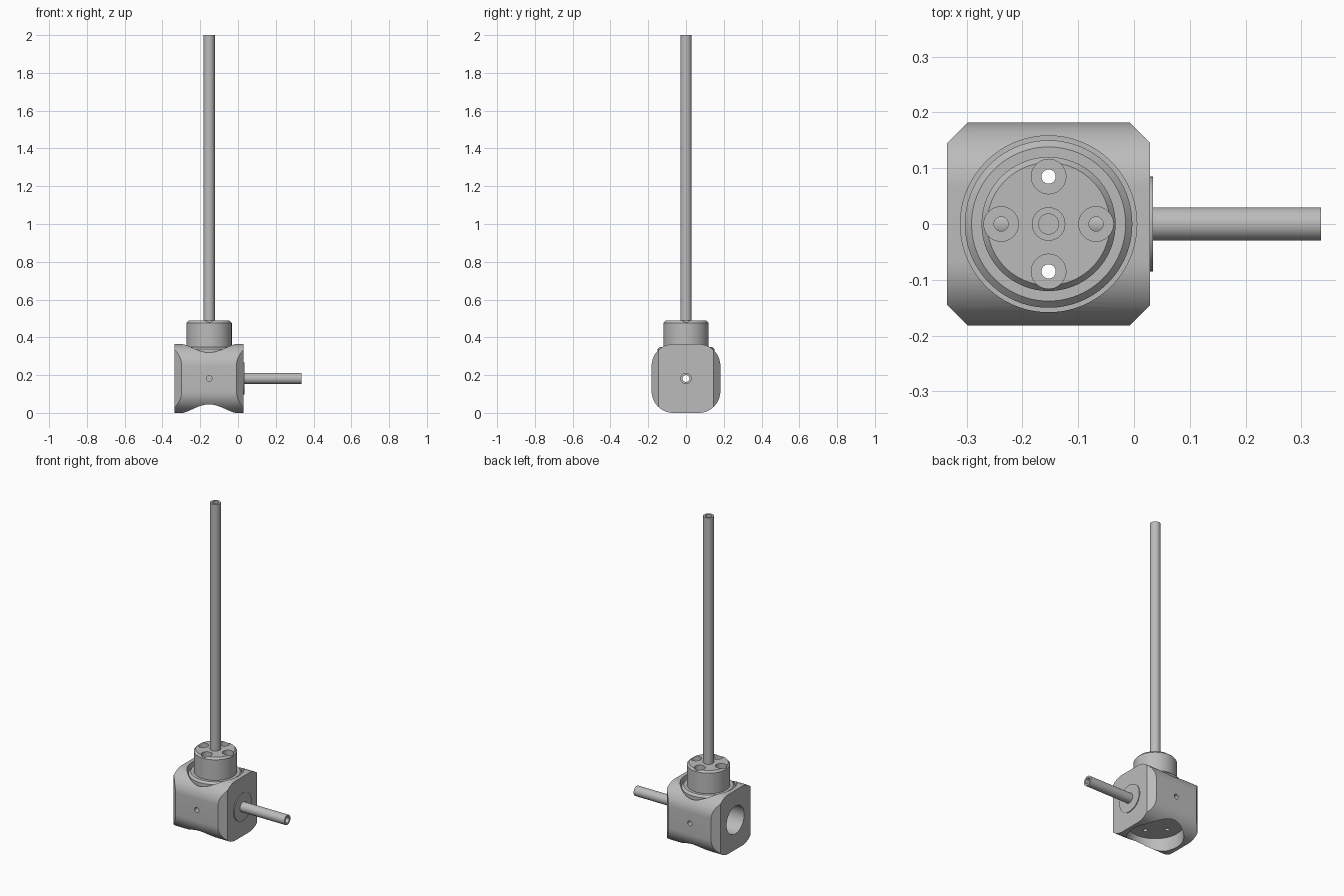
import bpy, bmesh, math
from mathutils import Vector, Matrix

cube = bpy.data.objects.get("Cube")
if cube:
    bpy.data.objects.remove(cube, do_unlink=True)

AX, AZ = -0.153, 0.182          # upright axis and cross axis
HALF = 0.182                    # half size of the block

steel = bpy.data.materials.new("grey_steel")
steel.use_nodes = True
steel.diffuse_color = (0.5, 0.5, 0.5, 1)
steel.node_tree.nodes["Principled BSDF"].inputs["Base Color"].default_value = (0.5, 0.5, 0.5, 1)


def make(name, bm):
    bmesh.ops.recalc_face_normals(bm, faces=bm.faces)
    mesh = bpy.data.meshes.new(name)
    bm.to_mesh(mesh)
    bm.free()
    mesh.materials.append(steel)
    ob = bpy.data.objects.new(name, mesh)
    bpy.context.collection.objects.link(ob)
    return ob


def prism(name, points, direction):
    """Extrude a flat outline along a direction."""
    bm = bmesh.new()
    face = bm.faces.new([bm.verts.new(p) for p in points])
    out = bmesh.ops.extrude_face_region(bm, geom=[face])
    moved = [g for g in out["geom"] if isinstance(g, bmesh.types.BMVert)]
    bmesh.ops.translate(bm, verts=moved, vec=direction)
    return make(name, bm)


def rod(name, start, end, radius, sides=48):
    """Solid cylinder between two points."""
    a, b = Vector(start), Vector(end)
    turn = (b - a).to_track_quat('Z', 'Y').to_matrix().to_4x4()
    bm = bmesh.new()
    bmesh.ops.create_cone(bm, cap_ends=True, segments=sides, radius1=radius, radius2=radius,
                          depth=(b - a).length, matrix=Matrix.Translation((a + b) / 2) @ turn)
    return make(name, bm)


def lathe(name, profile, sides=96):
    """Solid of revolution about the upright axis."""
    bm = bmesh.new()
    rings = []
    for r, z in profile:
        rings.append([bm.verts.new((AX + r * math.cos(t), r * math.sin(t), z))
                      for t in (math.tau * i / sides for i in range(sides))])
    for low, high in zip(rings, rings[1:]):
        for i in range(sides):
            j = (i + 1) % sides
            bm.faces.new((low[i], low[j], high[j], high[i]))
    bm.faces.new(rings[0])
    bm.faces.new(rings[-1])
    return make(name, bm)


def combine(ob, tools, operation='DIFFERENCE'):
    for tool in tools:
        mod = ob.modifiers.new("cut", 'BOOLEAN')
        mod.operation, mod.solver, mod.object = operation, 'EXACT', tool
        bpy.context.view_layer.objects.active = ob
        bpy.ops.object.modifier_apply(modifier=mod.name)


def tube(name, start, end, outer, inner):
    ob = rod(name, start, end, outer)
    grow = (Vector(end) - Vector(start)).normalized() * 0.01
    core = rod("cutter", Vector(start) - grow, Vector(end) + grow, inner)
    combine(ob, [core])
    cutters.append(core)
    return ob


cutters = []

# Block: rounded square along x, trimmed by a chamfered plan
R, flat = 0.115, HALF - 0.115
outline = []
for k, (sy, sz) in enumerate(((1, 1), (-1, 1), (-1, -1), (1, -1))):
    for i in range(17):
        t = math.pi / 2 * (k + i / 16)
        outline.append((AX - HALF, sy * flat + R * math.cos(t), AZ + sz * flat + R * math.sin(t)))
body = prism("housing", outline, (2 * HALF, 0, 0))
c = 0.037
plan = []
for sx, sy in ((1, 1), (-1, 1), (-1, -1), (1, -1)):
    pair = [(AX + sx * HALF, sy * (HALF - c), -0.1), (AX + sx * (HALF - c), sy * (HALF + 0.0), -0.1)]
    plan += pair if sx * sy > 0 else pair[::-1]
trim = prism("cutter", plan, (0, 0, 0.7))
combine(body, [trim], 'INTERSECT')
cutters.append(trim)

# Top and bottom recesses, open cross bore and side screw holes
pockets = [
    rod("cutter", (AX, 0, 0.29), (AX, 0, 0.6), 0.158, 96),
    rod("cutter", (AX, 0, -0.1), (AX, 0, 0.085), 0.158, 96),
    rod("cutter", (AX - 0.3, 0, AZ), (-0.03, 0, AZ), 0.085, 64),
    rod("cutter", (-0.1, 0, AZ), (0.1, 0, AZ), 0.026),
]
pockets += [rod("cutter", (AX, s * 0.14, AZ), (AX, s * 0.3, AZ), 0.015, 32) for s in (1, -1)]

# Flanged cap on top
hub = lathe("flanged_cap", [(0.15, 0.28), (0.15, 0.338), (0.138, 0.35), (0.12, 0.35),
                            (0.12, 0.476), (0.11, 0.488)])

# Four bolt holes with counterbores
drills, sinks = [], []
for x, y in ((1, 0), (-1, 0), (0, 1), (0, -1)):
    px, py = AX + x * 0.085, y * 0.085
    drills.append(rod("cutter", (px, py, -0.1), (px, py, 0.6), 0.0128, 32))
    sinks.append(rod("cutter", (px, py, 0.43), (px, py, 0.6), 0.031))
combine(body, pockets + drills)
combine(hub, sinks + drills)
cutters += pockets + drills + sinks

# Upright tube, side tube and side collar
parts = [
    body, hub,
    tube("upright_tube", (AX, 0, 0.2), (AX, 0, 2.0), 0.03, 0.018),
    tube("side_tube", (-0.26, 0, AZ), (0.335, 0, AZ), 0.03, 0.018),
    tube("side_collar", (0.02, 0, AZ), (0.034, 0, AZ), 0.085, 0.026),
]

for tool in cutters:
    bpy.data.objects.remove(tool, do_unlink=True)

bpy.ops.object.select_all(action='DESELECT')
for ob in parts:
    ob.select_set(True)
bpy.context.view_layer.objects.active = body
bpy.ops.object.shade_smooth_by_angle(angle=math.radians(25))
